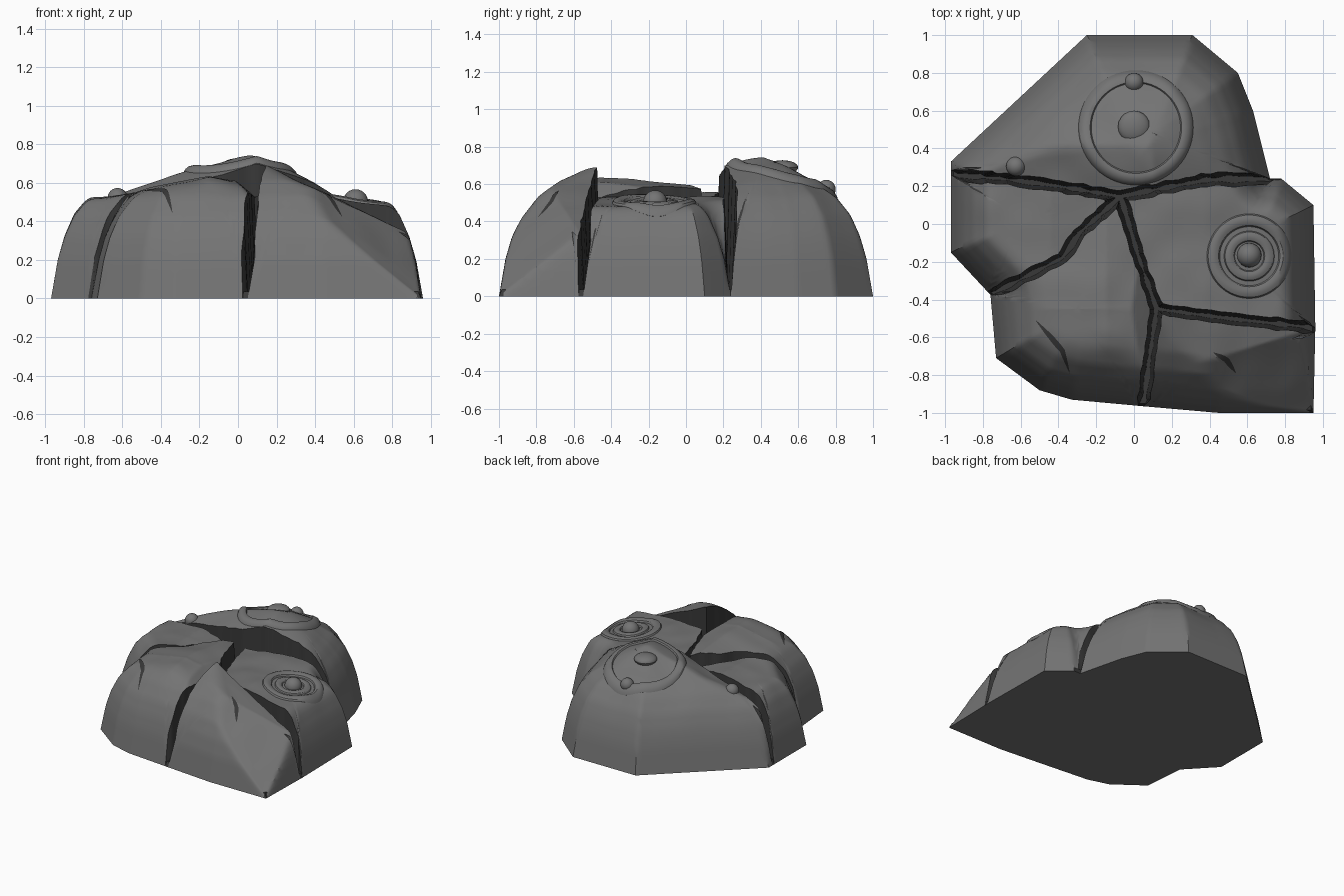
import bpy, bmesh, math
from mathutils import Vector, noise

if "Cube" in bpy.data.objects:
    bpy.data.objects.remove(bpy.data.objects["Cube"])

def material(name, v):
    m = bpy.data.materials.new(name)
    m.diffuse_color = (v, v, v, 1)
    m.use_nodes = True
    m.node_tree.nodes["Principled BSDF"].inputs["Base Color"].default_value = m.diffuse_color
    return m

STONE = material("grey stone", 0.175)
DARK = material("dark crack stone", 0.04)

# Footprint of the boulder, split into the outer run of each chunk
BACK = [(.72, .24), (.63, .6), (.55, .8), (.31, 1), (-.25, 1), (-.97, .33), (-.97, .26)]
LEFT = [(-.97, .26), (-.97, -.15), (-.76, -.375)]
FRONT_L = [(-.76, -.375), (-.73, -.71), (-.5, -.88), (-.33, -.93), (.05, -.965)]
FRONT_R = [(.05, -.965), (.45, -1), (.95, -1), (.96, -.55)]
RIGHT = [(.96, -.55), (.95, .1), (.78, .24), (.72, .24)]
OUTLINE = BACK[:-1] + LEFT[:-1] + FRONT_L[:-1] + FRONT_R[:-1] + RIGHT[:-1]

# Rise of the rounded flank against distance from the footprint edge
FLANK = [(0, 0), (.035, .2), (.07, .32), (.12, .43), (.2, .53), (.3, .61), (.45, .69), (.6, .75), (1.5, .95)]

def rim_distance(p):
    best = 9
    for i, a in enumerate(OUTLINE):
        a, b = Vector(a), Vector(OUTLINE[(i + 1) % len(OUTLINE)])
        t = max(0, min(1, (p - a).dot(b - a) / (b - a).length_squared))
        best = min(best, (p - a - (b - a) * t).length)
    return best

def flank(d):
    for (a, za), (b, zb) in zip(FLANK, FLANK[1:]):
        if d <= b:
            return za + (zb - za) * (d - a) / (b - a)

# Chiselled top of each chunk: lowest of a few planes
TOPS = {
    "back": lambda x, y: .77 - (.28 if x < .1 else .4) * abs(x - .1) - (.32 if y < .42 else .38) * abs(y - .42),
    "left": lambda x, y: min(.56 + .1 * (x + .4), .55 - .15 * (x + .4)),
    "front_left": lambda x, y: min(.64 - .2 * abs(x + .15) - .1 * abs(y + .45), .62 - .9 * (x + .02)),
    "front_right": lambda x, y: min(.7 - .48 * (x - .13), -.69 * (x - .95) + .68 * (y + 1)),
    "right": lambda x, y: min(.5 - .13 * (x - .61), .53),
}

def height(name, x, y):
    d = rim_distance(Vector((x, y)))
    a, b = flank(d), TOPS[name](x, y)
    k = .04                                   # soft minimum
    h = max(k - abs(a - b), 0) / k
    z = min(a, b) - h * h * k / 4
    return max(0, z + .012 * noise.noise((x * 5, y * 5, 2)) * min(1, d * 8))

def resample(path, step=.025):
    out = []
    for a, b in zip(path, path[1:]):
        a, b = Vector(a), Vector(b)
        n = max(1, round((b - a).length / step))
        out += [(a.lerp(b, i / n), (b - a).normalized()) for i in range(n)]
    return out

def finish(bm, name, mats, smooth=True):
    me = bpy.data.meshes.new(name)
    bm.to_mesh(me)
    bm.free()
    ob = bpy.data.objects.new(name, me)
    bpy.context.collection.objects.link(ob)
    for m in mats:
        me.materials.append(m)
    if smooth:
        bpy.ops.object.select_all(action='DESELECT')
        ob.select_set(True)
        bpy.context.view_layer.objects.active = ob
        bpy.ops.object.shade_smooth_by_angle(angle=math.radians(30))
    return ob

def chunk(name, centre, rim, crack, rings=26):
    c = Vector(centre)
    pts = [(p, p, False) for p, _ in resample(rim)]
    for p, t in resample(crack):
        dist = max(.1, abs((p - c).cross(t)))
        j = .012 * noise.noise((p.x * 14, p.y * 14, 5))
        top, low = (c + (p - c) * (1 - (w + j) / dist) for w in (.032, .01))
        pts.append((top, low, True))
    area = sum(pts[i - 1][0].cross(pts[i][0]) for i in range(len(pts)))
    if area < 0:
        pts.reverse()
    n = len(pts)
    bm = bmesh.new()
    mid = bm.verts.new((c.x, c.y, height(name, c.x, c.y)))
    grid = []
    for k in range(1, rings + 1):
        t = 1 - (1 - k / rings) ** 1.6
        row = []
        for top, _, cr in pts:
            p = c + (top - c) * t
            row.append(bm.verts.new((p.x, p.y, height(name, p.x, p.y))))
        grid.append(row)
    grid.append([bm.verts.new((q.x, q.y, 0)) for _, q, _ in pts])
    for i in range(n):
        j = (i + 1) % n
        bm.faces.new((mid, grid[0][i], grid[0][j]))
        for k in range(rings):
            f = bm.faces.new((grid[k][i], grid[k + 1][i], grid[k + 1][j], grid[k][j]))
            if k == rings - 1 and (pts[i][2] or pts[j][2]):
                f.material_index = 1          # broken wall inside the crack
    bmesh.ops.remove_doubles(bm, verts=bm.verts[:], dist=1e-5)
    finish(bm, name + "_rock", [STONE, DARK])

# Crack lines meeting near the middle
HUB, FORK = (-.07, .145), (.12, -.45)
C_LEFT = [(-.97, .26), (-.7, .24), (-.4, .2), HUB]
C_RIGHT = [HUB, (.15, .19), (.4, .235), (.72, .24)]
C_DIAG = [(-.76, -.375), (-.38, -.18), (-.28, -.04), HUB]
C_MID = [HUB, (.02, -.16), FORK]
C_FRONT = [FORK, (.08, -.72), (.05, -.965)]
C_SIDE = [FORK, (.5, -.5), (.96, -.55)]

chunk("back", (.05, .5), BACK, C_LEFT + C_RIGHT[1:])
chunk("left", (-.6, .03), LEFT, C_DIAG + C_LEFT[-2::-1])
chunk("front_left", (-.3, -.45), FRONT_L, C_FRONT[::-1] + C_MID[-2::-1] + C_DIAG[-2::-1])
chunk("front_right", (.5, -.77), FRONT_R, C_SIDE[::-1] + C_FRONT[1:])
chunk("right", (.5, -.12), RIGHT, C_RIGHT[::-1] + C_MID[1:] + C_SIDE[1:])

# Floor slab closing the underside
bm = bmesh.new()
low = [bm.verts.new((x, y, 0)) for x, y in OUTLINE]
top = [bm.verts.new((x * .985, y * .985, .035)) for x, y in OUTLINE]
bm.faces.new(low)
bm.faces.new(top).material_index = 1
for i in range(len(low)):
    bm.faces.new((low[i - 1], low[i], top[i], top[i - 1])).material_index = 1
bmesh.ops.recalc_face_normals(bm, faces=bm.faces[:])
finish(bm, "floor_slab", [STONE, DARK], False)

# Raised rings draped over the rock
def ring(name, rock, x, y, R, r, flat=.8, seg=56, sides=10):
    bm = bmesh.new()
    rows = []
    for i in range(seg):
        a = math.tau * i / seg
        row = []
        for j in range(sides):
            b = math.tau * j / sides
            q = R + r * math.cos(b)
            px, py = x + q * math.cos(a), y + q * math.sin(a)
            row.append(bm.verts.new((px, py, height(rock, px, py) + r * flat * math.sin(b))))
        rows.append(row)
    for i in range(seg):
        for j in range(sides):
            u, v, w = rows[i - 1], rows[i], j - 1
            bm.faces.new((u[w], v[w], v[j], u[j]))
    bmesh.ops.recalc_face_normals(bm, faces=bm.faces[:])
    finish(bm, name, [STONE])

def bead(name, rock, x, y, r, lift=0, flat=1):
    bm = bmesh.new()
    bmesh.ops.create_uvsphere(bm, u_segments=20, v_segments=12, radius=r)
    for v in bm.verts:
        v.co = (v.co.x + x, v.co.y + y, v.co.z * flat + height(rock, x, y) + lift)
    finish(bm, name, [STONE])

ring("large_ring", "back", .01, .51, .27, .034, .7)
bead("large_ring_boss", "back", .0, .515, .085, -.005, .45)
bead("large_ring_bead", "back", .0, .75, .05)
bead("side_bead", "back", -.625, .305, .052, -.01)
ring("small_ring_outer", "right", .61, -.17, .19, .034, .6)
ring("small_ring_inner", "right", .61, -.17, .105, .028, .6)
bead("small_ring_bead", "right", .61, -.165, .065)

# Short dark gashes laid on the surface
def gash(name, rock, path, w):
    bm = bmesh.new()
    pts = resample(path, .02) + [(Vector(path[-1]), Vector((1, 0)))]
    rows = []
    for i, (p, t) in enumerate(pts):
        s = w * math.sin(math.pi * i / (len(pts) - 1)) + .001
        side = Vector((-t.y, t.x)) * s
        rows.append([bm.verts.new((q.x, q.y, height(rock, q.x, q.y) + .005)) for q in (p + side, p - side)])
    for a, b in zip(rows, rows[1:]):
        bm.faces.new((a[0], a[1], b[1], b[0]))
    finish(bm, name, [DARK])

gash("left_gash", "front_left", [(-.52, -.51), (-.44, -.6), (-.38, -.67), (-.34, -.79)], .014)
gash("right_gash", "front_right", [(.42, -.68), (.49, -.72), (.54, -.79)], .014)
